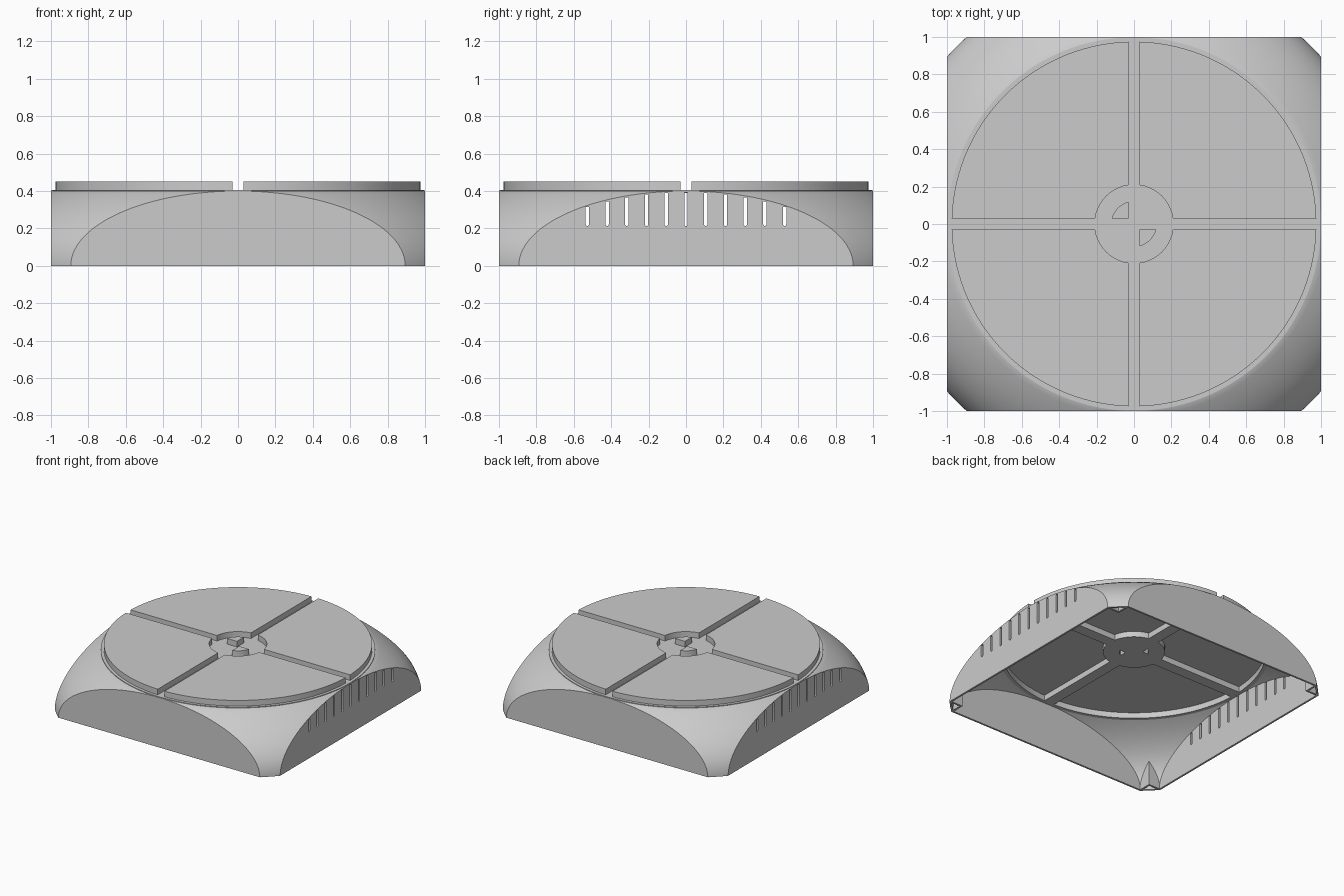
import bpy, bmesh
from math import sin, cos, asin, sqrt, pi
from mathutils import Matrix, Vector

if "Cube" in bpy.data.objects:
    bpy.data.objects.remove(bpy.data.objects["Cube"])

WALL = 0.015          # shell thickness
GAP = 0.03            # half width of the grooves between plates
TOP = 0.405           # level of the flat top

grey = bpy.data.materials.new("plain_grey")
grey.use_nodes = True
grey.diffuse_color = (0.6, 0.6, 0.6, 1)
grey.node_tree.nodes["Principled BSDF"].inputs["Base Color"].default_value = (0.6, 0.6, 0.6, 1)


def finish(name, bm):
    bmesh.ops.recalc_face_normals(bm, faces=bm.faces)
    mesh = bpy.data.meshes.new(name)
    bm.to_mesh(mesh)
    bm.free()
    mesh.materials.append(grey)
    ob = bpy.data.objects.new(name, mesh)
    bpy.context.collection.objects.link(ob)
    return ob


def boolean(ob, tool, operation):
    mod = ob.modifiers.new("cut", "BOOLEAN")
    mod.operation = operation
    mod.solver = "EXACT"
    mod.object = tool
    bpy.context.view_layer.objects.active = ob
    bpy.ops.object.modifier_apply(modifier=mod.name)
    bpy.data.objects.remove(tool)


def prism(bm, points, along):
    """Extrude a closed outline of 3D points along a vector."""
    face = bm.faces.new([bm.verts.new(p) for p in points])
    new = bmesh.ops.extrude_face_region(bm, geom=[face], use_keep_orig=True)["geom"]
    verts = [v for v in new if isinstance(v, bmesh.types.BMVert)]
    bmesh.ops.translate(bm, verts=verts, vec=along)


def dome(name, inset, floor, top, lip=()):
    """Squashed ball with a flat top, trimmed square by four walls."""
    a, c, steps = sqrt(1.8) - inset, 0.6 - inset, 28
    profile = [(0, floor), (a, floor)] if floor < 0 else [(0, 0)]
    for i in range(steps + 1):
        z = top * i / steps
        profile.append((a * sqrt(1 - (z / c) ** 2), z))
    profile += list(lip) or [(0, top)]
    bm = bmesh.new()
    verts = [bm.verts.new((r, 0, z)) for r, z in profile]
    edges = [bm.edges.new(pair) for pair in zip(verts, verts[1:])]
    bmesh.ops.spin(bm, geom=verts + edges, cent=(0, 0, 0), axis=(0, 0, 1),
                   angle=2 * pi, steps=144, use_merge=False)
    bmesh.ops.remove_doubles(bm, verts=bm.verts, dist=1e-5)
    ob = finish(name, bm)
    box = bmesh.new()
    side = 2 * (1 - inset)
    bmesh.ops.create_cube(box, size=1, matrix=Matrix.Diagonal((side, side, 4, 1)))
    boolean(ob, finish("trim_box", box), "INTERSECT")
    return ob


def arc(radius, gap, count):
    """Points of a quarter arc stopping short of both axes by the gap."""
    start = asin(gap / radius)
    angles = [start + (pi / 2 - 2 * start) * i / count for i in range(count + 1)]
    return [(radius * cos(t), radius * sin(t)) for t in angles]


def top_pads(name, inset, low, high):
    """Four quadrant plates and two small central wedges."""
    bm = bmesh.new()
    gap = GAP + inset
    plate = arc(0.975 - inset, gap, 36) + arc(0.21 + inset, gap, 10)[::-1]
    wedge = [(gap, gap)] + arc(0.122 - inset, gap, 8)
    for shape, quarters in ((plate, range(4)), (wedge, (1, 3))):
        for q in quarters:
            turn = Matrix.Rotation(q * pi / 2, 3, "Z")
            prism(bm, [turn @ Vector((x, y, low)) for x, y in shape], (0, 0, high - low))
    return finish(name, bm)


# Domed housing with a thin lip around its round top
housing = dome("domed_housing", 0, 0, 0.3995, [(0.998, 0.4), (0.998, TOP), (0, TOP)])
boolean(housing, top_pads("plates", 0, 0.397, 0.45), "UNION")

# Hollow underside, following the plates
boolean(housing, dome("cavity", WALL, -0.05, TOP - WALL), "DIFFERENCE")
boolean(housing, top_pads("plate_recesses", WALL, 0.37, 0.45 - WALL), "DIFFERENCE")

# Row of vent slots with rounded bottoms in both side walls
vents = bmesh.new()
half = 0.009
for side in (-1, 1):
    for i in range(-5, 6):
        y = i * 0.1055
        height = 0.4 * sqrt(1 - y * y / 0.8) - 0.008
        outline = [(y + half, height), (y - half, height)]
        outline += [(y - half * cos(t * pi / 6), 0.222 - half * sin(t * pi / 6)) for t in range(7)]
        prism(vents, [(side * 0.975, u, v) for u, v in outline], (side * 0.05, 0, 0))
boolean(housing, finish("vent_slots", vents), "DIFFERENCE")

# Thin angled brackets inside the four corners
brackets = bmesh.new()
near, far = 0.885, 0.995
inner = near + WALL
ell = [(near, near), (far, near), (far, inner), (inner, inner), (inner, far), (near, far)]
for sx in (-1, 1):
    for sy in (-1, 1):
        prism(brackets, [(sx * x, sy * y, 0) for x, y in ell], (0, 0, 0.35))
corner_brackets = finish("corner_brackets", brackets)
boolean(corner_brackets, dome("bracket_trim", WALL / 2, -0.05, 0.39), "INTERSECT")

# Smooth the dome and keep the hard edges
for ob in (housing, corner_brackets):
    bpy.ops.object.select_all(action="DESELECT")
    ob.select_set(True)
    bpy.context.view_layer.objects.active = ob
    bpy.ops.object.shade_smooth_by_angle(angle=0.35)
